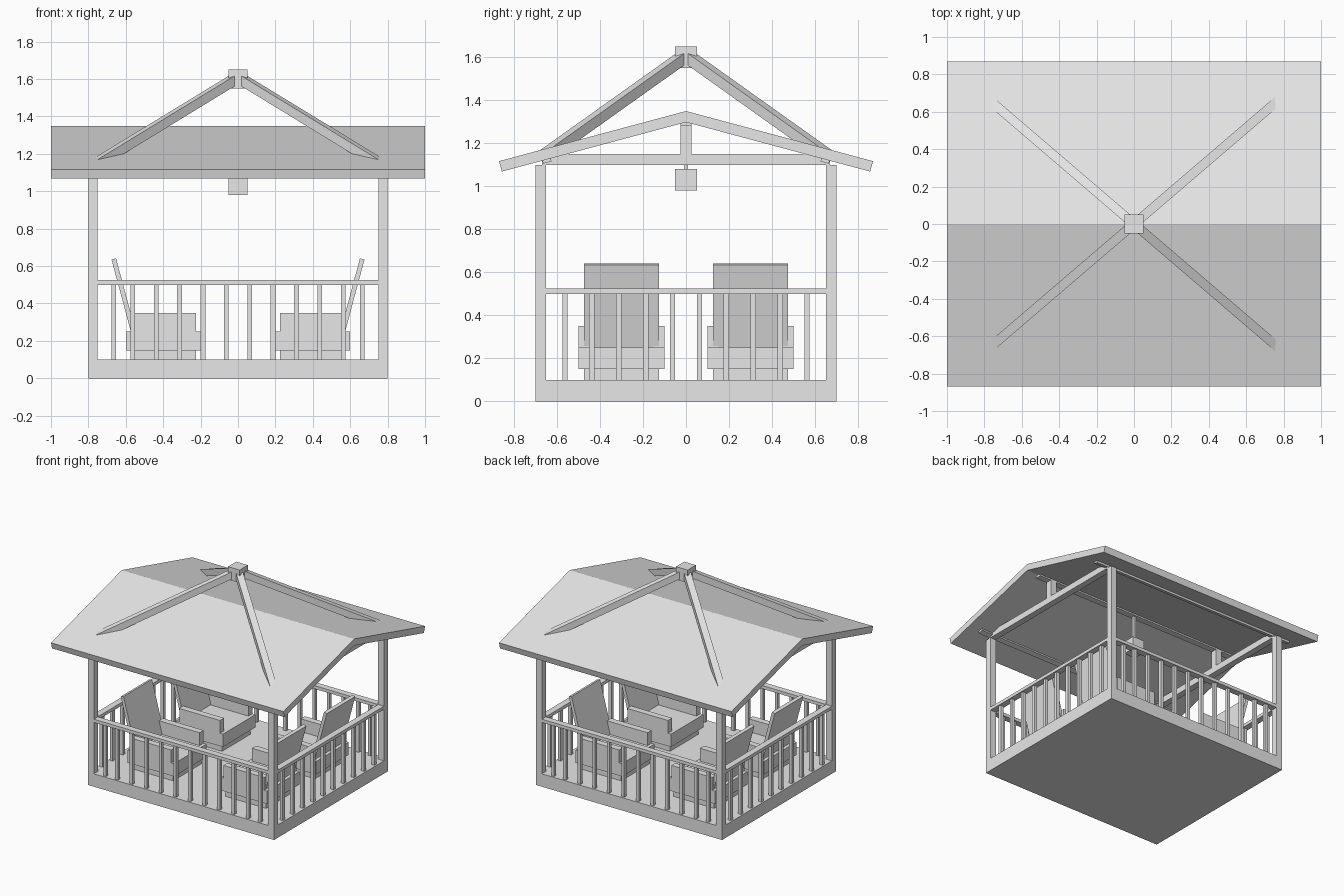
import bpy
from math import radians
from mathutils import Matrix, Vector

cube = bpy.data.objects.get("Cube")
if cube:
    bpy.data.objects.remove(cube, do_unlink=True)

GREY = (0.8, 0.8, 0.8, 1.0)
grey = bpy.data.materials.new("light_grey")
grey.use_nodes = True
grey.diffuse_color = GREY
grey.node_tree.nodes["Principled BSDF"].inputs["Base Color"].default_value = GREY

FACES = [(0, 1, 3, 2), (4, 6, 7, 5), (0, 4, 5, 1),
         (2, 3, 7, 6), (0, 2, 6, 4), (1, 5, 7, 3)]


def box(name, center, size, rotation=Matrix.Identity(3)):
    """Flat-sided box, optionally rotated about its centre."""
    half = Vector(size) / 2
    corners = [Vector(center) + rotation @ Vector((x * half.x, y * half.y, z * half.z))
               for x in (-1, 1) for y in (-1, 1) for z in (-1, 1)]
    mesh = bpy.data.meshes.new(name)
    mesh.from_pydata(corners, [], FACES)
    mesh.materials.append(grey)
    obj = bpy.data.objects.new(name, mesh)
    bpy.context.collection.objects.link(obj)
    return obj


def span(name, start, end, width, depth):
    """Straight timber between two points, kept upright."""
    start, end = Vector(start), Vector(end)
    along = (end - start).normalized()
    side = Vector((0, 0, 1)).cross(along).normalized()
    up = along.cross(side)
    rotation = Matrix((along, side, up)).transposed()
    return box(name, (start + end) / 2, ((end - start).length, width, depth), rotation)


def side_name(s, minus, plus):
    return plus if s > 0 else minus


# Floor platform
box("floor_platform", (0, 0, 0.05), (1.6, 1.4, 0.1))

# Corner posts and hip rafters
for sx in (-1, 1):
    for sy in (-1, 1):
        corner = side_name(sy, "front_", "back_") + side_name(sx, "right_", "left_")
        box(corner + "post", (sx * 0.775, sy * 0.675, 0.6), (0.05, 0.05, 1.0))
        span(corner + "hip_rafter", (0, 0, 1.61),
             (sx * 0.77, sy * 0.66, 1.14), 0.05, 0.05)

# Railings on the front and back
for sy in (-1, 1):
    side = side_name(sy, "front_", "back_")
    box(side + "rail", (0, sy * 0.675, 0.5125), (1.5, 0.05, 0.025))
    for sx in (-1, 1):
        for i in range(6):
            x = min(0.0625 + 0.125 * i, 0.665)
            box(side + "baluster", (sx * x, sy * 0.675, 0.3), (0.025, 0.025, 0.4))

# Railings, tie beams and king posts on the right and left
for sx in (-1, 1):
    side = side_name(sx, "right_", "left_")
    box(side + "rail", (sx * 0.775, 0, 0.5125), (0.05, 1.3, 0.025))
    for i in range(10):
        box(side + "baluster", (sx * 0.775, -0.5625 + 0.125 * i, 0.3),
            (0.025, 0.025, 0.4))
    box(side + "tie_beam", (sx * 0.775, 0, 1.125), (0.05, 1.34, 0.05))
    box(side + "king_post", (sx * 0.775, 0, 1.22), (0.05, 0.05, 0.14))

# Roof slabs and the purlins under them
SLOPE = radians(15)
for sy in (-1, 1):
    side = side_name(sy, "front_", "back_")
    tilt = Matrix.Rotation(-sy * SLOPE, 3, 'X')
    middle = Vector((0, 0, 1.35)) + tilt @ Vector((0, sy * 0.45, -0.025))
    box(side + "roof_slab", middle, (2.0, 0.9, 0.05), tilt)
    box(side + "eave_purlin", (0, sy * 0.65, 1.13), (1.8, 0.04, 0.04), tilt)
box("ridge_purlin", (0, 0, 1.305), (1.8, 0.05, 0.05))

# Roof cap and hanging lantern
box("roof_cap", (0, 0, 1.6), (0.1, 0.1, 0.1))
box("lantern_rod", (0, 0, 1.185), (0.02, 0.02, 0.21))
box("lantern", (0, 0, 1.03), (0.1, 0.1, 0.1))

# Four armchairs facing the middle
for sx in (-1, 1):
    for sy in (-1, 1):
        chair = side_name(sy, "front_", "back_") + side_name(sx, "right_", "left_") + "chair_"
        x, y = sx * 0.4, sy * 0.3
        box(chair + "base", (x, y, 0.125), (0.35, 0.35, 0.05))
        box(chair + "seat", (x, y, 0.2), (0.4, 0.4, 0.1))
        for a in (-1, 1):
            box(chair + "arm", (x, y + a * 0.175, 0.25), (0.35, 0.05, 0.2))
        span(chair + "backrest", (sx * 0.56, y, 0.25), (sx * 0.664, y, 0.638), 0.35, 0.025)
